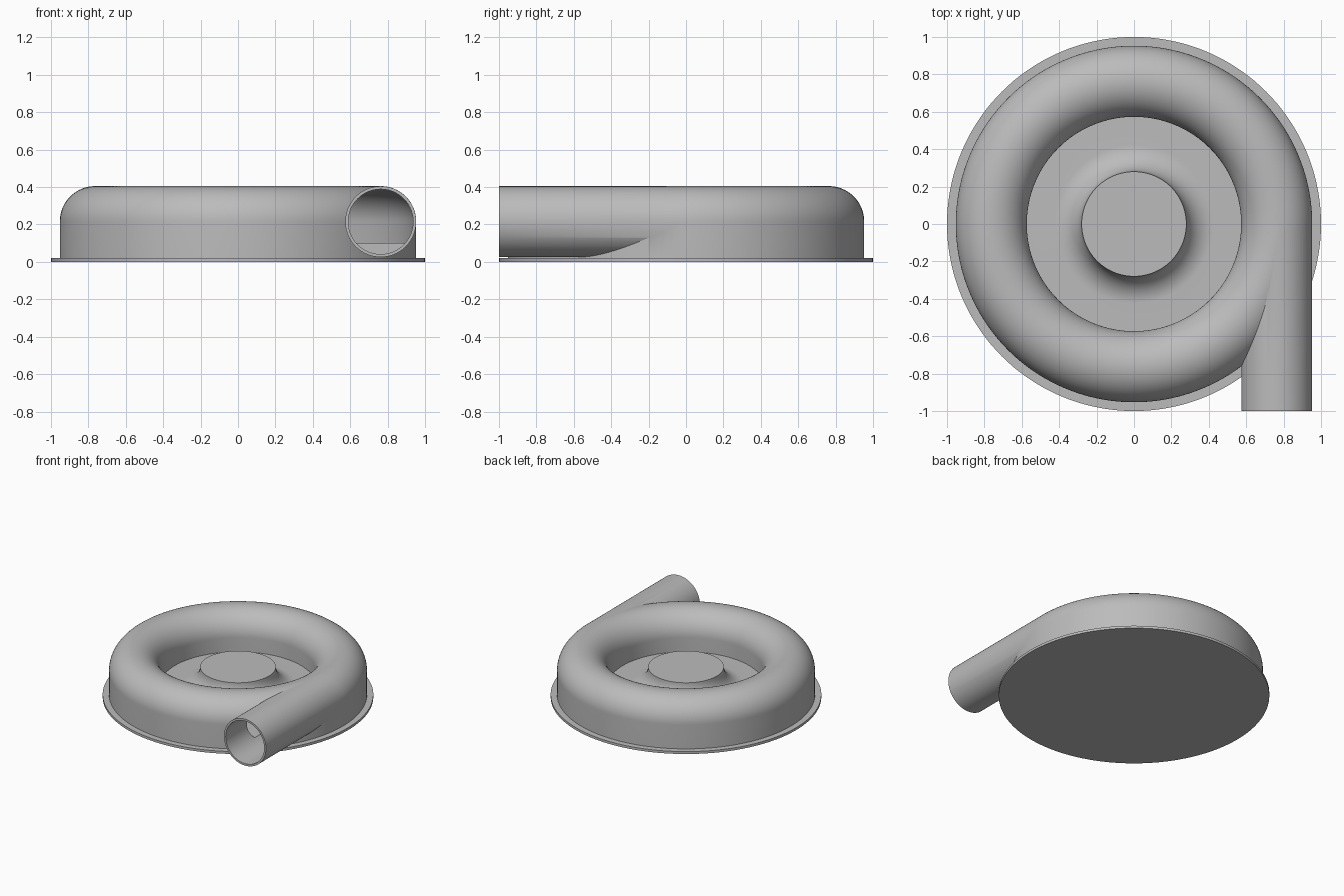
import bpy
import bmesh
from math import sin, cos, pi, radians
from mathutils import Matrix, Vector

cube = bpy.data.objects.get("Cube")
if cube:
    bpy.data.objects.remove(cube, do_unlink=True)

SEGMENTS = 144
RING = 0.763      # radius of the ring's centre line
TUBE = 0.19       # outer radius of the tube
BORE = 0.174      # inner radius of the tube
AXIS_Z = 0.215    # height of the tube's centre
FLOOR = 0.1       # height of the inner floor
FLANGE = 0.02     # thickness of the base flange

metal = bpy.data.materials.new("grey metal")
metal.use_nodes = True
grey = (0.5, 0.5, 0.5, 1)
metal.diffuse_color = grey
metal.node_tree.nodes["Principled BSDF"].inputs["Base Color"].default_value = grey


def make_object(name, bm):
    bmesh.ops.recalc_face_normals(bm, faces=bm.faces)
    mesh = bpy.data.meshes.new(name)
    bm.to_mesh(mesh)
    bm.free()
    mesh.materials.append(metal)
    obj = bpy.data.objects.new(name, mesh)
    bpy.context.collection.objects.link(obj)
    return obj


def arc(cx, cz, r, start, end, steps):
    """Points on an arc in the profile plane, angles in degrees."""
    angles = [radians(start + (end - start) * i / steps) for i in range(steps + 1)]
    return [(cx + r * cos(a), cz + r * sin(a)) for a in angles]


def lathe(name, profile):
    """Turn a closed (radius, height) profile around the z axis."""
    bm = bmesh.new()
    verts = [bm.verts.new((r, 0, z)) for r, z in profile]
    edges = [bm.edges.new((a, b)) for a, b in zip(verts, verts[1:] + verts[:1])]
    bmesh.ops.spin(bm, geom=verts + edges, cent=(0, 0, 0), axis=(0, 0, 1),
                   angle=2 * pi, steps=SEGMENTS, use_merge=True)
    bmesh.ops.remove_doubles(bm, verts=bm.verts, dist=1e-5)
    return make_object(name, bm)


def rod(name, radius, y0, y1):
    """Cylinder along y on the axis of the outlet."""
    bm = bmesh.new()
    place = (Matrix.Translation(Vector((RING, (y0 + y1) / 2, AXIS_Z)))
             @ Matrix.Rotation(pi / 2, 4, "X"))
    bmesh.ops.create_cone(bm, cap_ends=True, segments=96, radius1=radius,
                          radius2=radius, depth=y1 - y0, matrix=place)
    return make_object(name, bm)


def activate(obj):
    bpy.ops.object.select_all(action="DESELECT")
    obj.select_set(True)
    bpy.context.view_layer.objects.active = obj


def combine(obj, tool, operation):
    activate(obj)
    mod = obj.modifiers.new(operation.title(), "BOOLEAN")
    mod.operation = operation
    mod.solver = "EXACT"
    mod.object = tool
    bpy.ops.object.modifier_apply(modifier=mod.name)
    bpy.data.objects.remove(tool, do_unlink=True)


# Round base flange
bm = bmesh.new()
bmesh.ops.create_cone(bm, cap_ends=True, segments=SEGMENTS, radius1=1, radius2=1,
                      depth=FLANGE, matrix=Matrix.Translation((0, 0, FLANGE / 2)))
base_flange = make_object("base_flange", bm)

# Volute body: hub with fillet, sunken floor, rounded ring, straight outer wall
fillet = 0.145
hub = 0.28
profile = [(0, FLOOR + fillet)]
profile += arc(hub + fillet, FLOOR + fillet, fillet, 180, 270, 16)
profile += [(RING - TUBE, FLOOR)]
profile += arc(RING, AXIS_Z, TUBE, 180, 0, 48)
profile += [(RING + TUBE, FLANGE), (0, FLANGE)]
volute_body = lathe("volute_body", profile)

# Tangent outlet pipe
combine(volute_body, rod("outlet_pipe", TUBE - 0.0005, -1, 0), "UNION")

# Hollow flow channel and outlet bore
channel = [(RING - BORE, FLOOR)] + arc(RING, AXIS_Z, BORE, 180, 0, 32) + [(RING + BORE, FLOOR)]
combine(volute_body, lathe("channel_cutter", channel), "DIFFERENCE")
combine(volute_body, rod("bore_cutter", BORE - 0.0005, -1.1, 0), "DIFFERENCE")

for part in (base_flange, volute_body):
    activate(part)
    bpy.ops.object.shade_smooth_by_angle(angle=radians(30))
